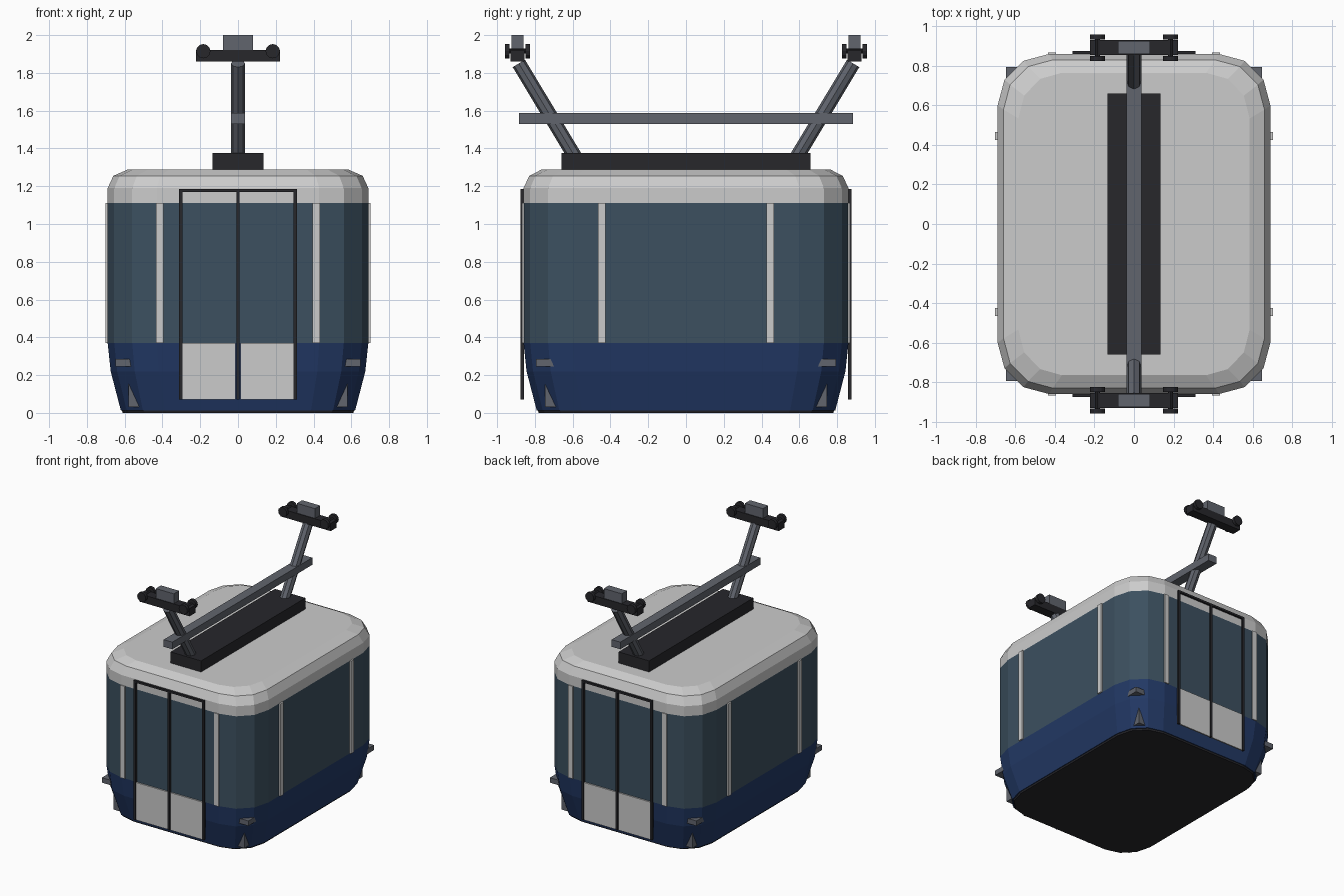
import bpy, bmesh, math
from mathutils import Vector

if "Cube" in bpy.data.objects:
    bpy.data.objects.remove(bpy.data.objects["Cube"])

def mat(name, r, g, b):
    m = bpy.data.materials.new(name)
    m.diffuse_color = (r, g, b, 1)
    m.use_nodes = True
    m.node_tree.nodes["Principled BSDF"].inputs["Base Color"].default_value = m.diffuse_color
    return m

BLUE = mat("blue_paint", 0.016, 0.04, 0.13)
GLASS = mat("tinted_glass", 0.045, 0.08, 0.115)
DARK = mat("dark_rubber", 0.02, 0.02, 0.024)
STEEL = mat("steel", 0.12, 0.13, 0.155)

def finish(name, bm, material=None):
    bmesh.ops.recalc_face_normals(bm, faces=bm.faces)
    me = bpy.data.meshes.new(name)
    bm.to_mesh(me)
    bm.free()
    if material:
        me.materials.append(material)
    ob = bpy.data.objects.new(name, me)
    bpy.context.collection.objects.link(ob)
    return ob

def box(name, x0, x1, y0, y1, z0, z1, material=None):
    bm = bmesh.new()
    bmesh.ops.create_cube(bm, size=1)
    for v in bm.verts:
        v.co = Vector(((x0 + x1) / 2 + v.co.x * abs(x1 - x0),
                       (y0 + y1) / 2 + v.co.y * abs(y1 - y0),
                       (z0 + z1) / 2 + v.co.z * abs(z1 - z0)))
    return finish(name, bm, material)

def rod(name, a, b, radius, sides, material):
    a, b = Vector(a), Vector(b)
    bm = bmesh.new()
    bmesh.ops.create_cone(bm, cap_ends=True, segments=sides, radius1=radius,
                          radius2=radius, depth=(b - a).length)
    q = (b - a).to_track_quat('Z', 'Y')
    for v in bm.verts:
        v.co = q @ v.co + (a + b) / 2
    return finish(name, bm, material)

# Rounded rectangle outline: half sizes 0.69 x 0.86, 3-segment corners
HX, HY, R = 0.69, 0.86, 0.26
OUTLINE = []
for k, (sx, sy) in enumerate([(1, 1), (-1, 1), (-1, -1), (1, -1)]):
    for i in range(4):
        t = math.radians(90 * k + 30 * i)
        OUTLINE.append((sx * (HX - R) + R * math.cos(t), sy * (HY - R) + R * math.sin(t)))

def shell(name, sections, material=None, bottom=False, top=False):
    """Loft the outline through (half_x, half_y, z) sections."""
    bm = bmesh.new()
    rings = [[bm.verts.new((x * hx / HX, y * hy / HY, z)) for x, y in OUTLINE]
             for hx, hy, z in sections]
    n = len(OUTLINE)
    for lo, hi in zip(rings, rings[1:]):
        for i in range(n):
            bm.faces.new((lo[i], lo[(i + 1) % n], hi[(i + 1) % n], hi[i]))
    if bottom:
        bm.faces.new(rings[0])
    if top:
        bm.faces.new(rings[-1])
    return finish(name, bm, material)

# Cabin body
shell("floor_plate", [(0.61, 0.78, 0), (0.615, 0.785, 0.015)], DARK, True, True)
shell("lower_body", [(0.62, 0.79, 0.012), (0.674, 0.844, 0.22), (HX, HY, 0.37)], BLUE, bottom=True)
shell("window_band", [(HX, HY, 0.37), (HX, HY, 1.11)], GLASS)
shell("roof", [(HX, HY, 1.11), (HX, HY, 1.19), (0.66, 0.83, 1.255), (0.585, 0.765, 1.288)], top=True)

# Roof beam and long tie bar
box("roof_beam", -0.135, 0.135, -0.66, 0.66, 1.28, 1.377, DARK)
box("tie_bar", -0.038, 0.038, -0.885, 0.885, 1.53, 1.587, STEEL)

for s, end in ((-1, "front"), (1, "back")):
    # Hanger arm and cable grip
    rod(end + "_hanger_arm", (0, s * 0.575, 1.335), (0, s * 0.885, 1.85), 0.038, 8, STEEL)
    box(end + "_grip_carriage", -0.222, 0.222, s * 0.855, s * 0.93, 1.86, 1.922, DARK)
    box(end + "_grip_clamp", -0.08, 0.08, s * 0.86, s * 0.925, 1.92, 2.0, STEEL)
    for x in (-0.184, 0.184):
        rod(end + "_axle", (x, s * 0.83, 1.915), (x, s * 0.95, 1.915), 0.013, 8, DARK)
        for y in (0.825, 0.934):
            rod(end + "_wheel", (x, s * y, 1.915), (x, s * (y + 0.024), 1.915), 0.038, 12, DARK)

    # Sliding doors: frame bars and lower panels
    y0, y1 = s * 0.857, s * 0.876
    for x in (-0.303, 0, 0.303):
        box(end + "_door_bar", x - 0.009, x + 0.009, y0, y1, 0.07, 1.185, DARK)
    box(end + "_door_top_bar", -0.312, 0.312, y0, y1, 1.17, 1.185, DARK)
    for m in (-1, 1):
        box(end + "_door_panel", m * 0.013, m * 0.294, s * 0.86, s * 0.871, 0.07, 0.37)

        # Window pillars on the ends and sides
        box(end + "_pillar", m * 0.395, m * 0.435, s * 0.84, s * 0.868, 0.37, 1.11)
        box("side_pillar", m * 0.67, m * 0.702, s * 0.425, s * 0.465, 0.37, 1.11)

        # Corner bumpers
        box("corner_step", m * 0.54, m * 0.648, s * 0.69, s * 0.795, 0.245, 0.285, STEEL)
        box("corner_fin", m * 0.5, m * 0.58, s * 0.66, s * 0.747, 0.03, 0.2, STEEL)
